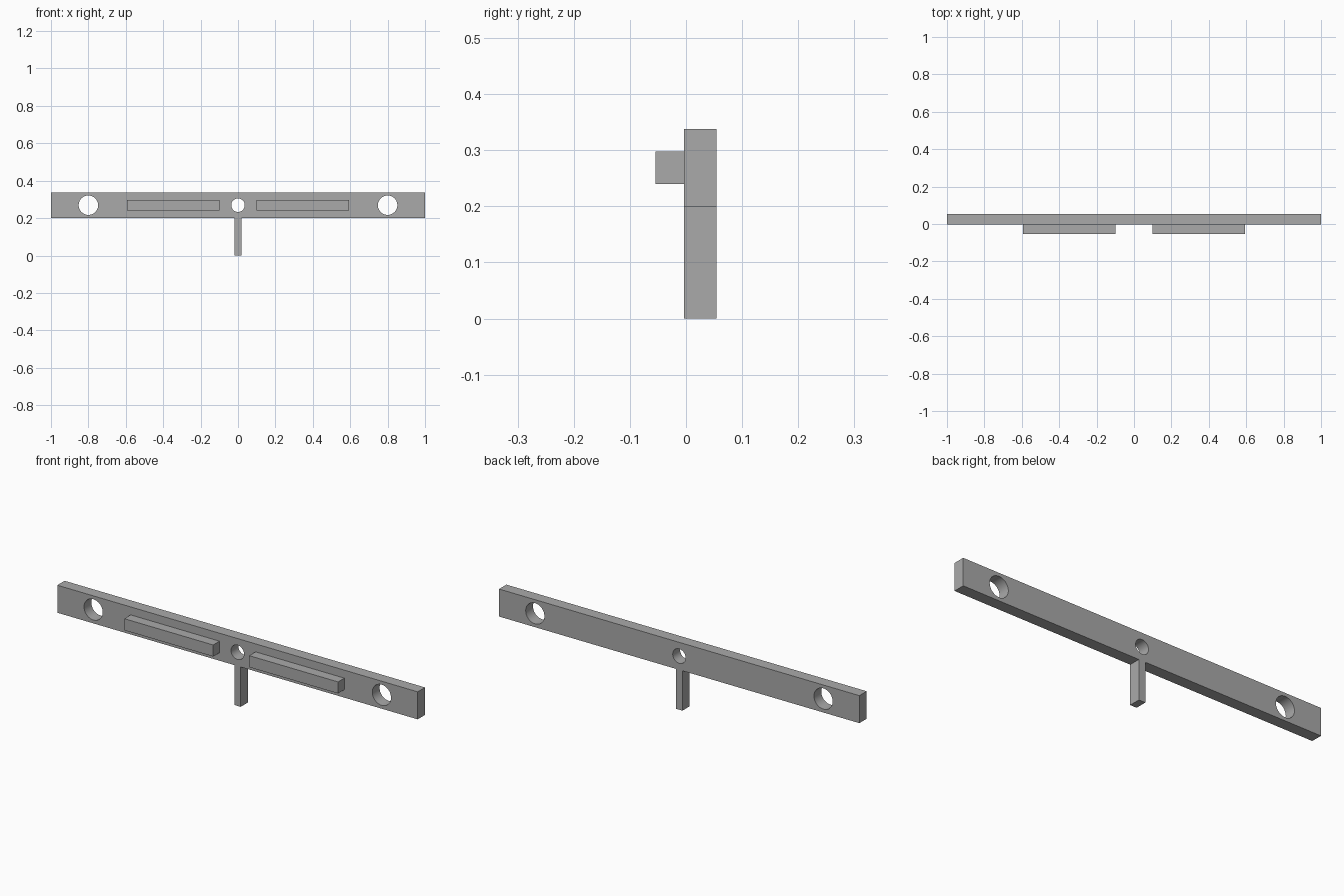
import bpy
import math

if "Cube" in bpy.data.objects:
    bpy.data.objects.remove(bpy.data.objects["Cube"], do_unlink=True)

# Single flat material
GREY = (0.4, 0.4, 0.4, 1.0)
grey = bpy.data.materials.new("plain grey")
grey.use_nodes = True
grey.diffuse_color = GREY
grey.node_tree.nodes["Principled BSDF"].inputs["Base Color"].default_value = GREY

FRONT, BACK = -0.004, 0.054
BAR_BOTTOM, BAR_TOP = 0.2, 0.338
HOLE_Z = (BAR_BOTTOM + BAR_TOP) / 2


def box(name, x, y, z):
    """Box spanning the given (low, high) ranges."""
    spans = (x, y, z)
    bpy.ops.mesh.primitive_cube_add(size=1, location=[sum(s) / 2 for s in spans])
    obj = bpy.context.object
    obj.name = name
    obj.scale = [s[1] - s[0] for s in spans]
    bpy.ops.object.transform_apply(location=False, rotation=False, scale=True)
    obj.data.materials.append(grey)
    return obj


def drill(target, x, radius):
    """Cut a round hole through the target from front to back."""
    bpy.ops.mesh.primitive_cylinder_add(vertices=48, radius=radius, depth=0.3,
                                        location=(x, 0, HOLE_Z),
                                        rotation=(math.pi / 2, 0, 0))
    cutter = bpy.context.object
    cutter.hide_render = True
    cutter.data.materials.append(grey)
    cut = target.modifiers.new("hole", "BOOLEAN")
    cut.operation = "DIFFERENCE"
    cut.solver = "EXACT"
    cut.object = cutter
    bpy.ops.object.select_all(action="DESELECT")
    target.select_set(True)
    bpy.context.view_layer.objects.active = target
    bpy.ops.object.modifier_apply(modifier=cut.name)
    bpy.data.objects.remove(cutter, do_unlink=True)


# Long bar with two outer holes and a smaller middle one
bar = box("crossbar", (-1, 1), (FRONT, BACK), (BAR_BOTTOM, BAR_TOP))
for x, radius in ((-0.8, 0.052), (0, 0.036), (0.8, 0.052)):
    drill(bar, x, radius)
bpy.ops.object.shade_smooth_by_angle(angle=math.radians(30))

# Stem below the middle
box("stem", (-0.018, 0.018), (FRONT, BACK), (0, BAR_BOTTOM))

# Raised front ribs on both sides
box("left_rib", (0.1, 0.593), (-0.054, FRONT), (0.24, 0.298))
box("right_rib", (-0.593, -0.1), (-0.054, FRONT), (0.24, 0.298))
